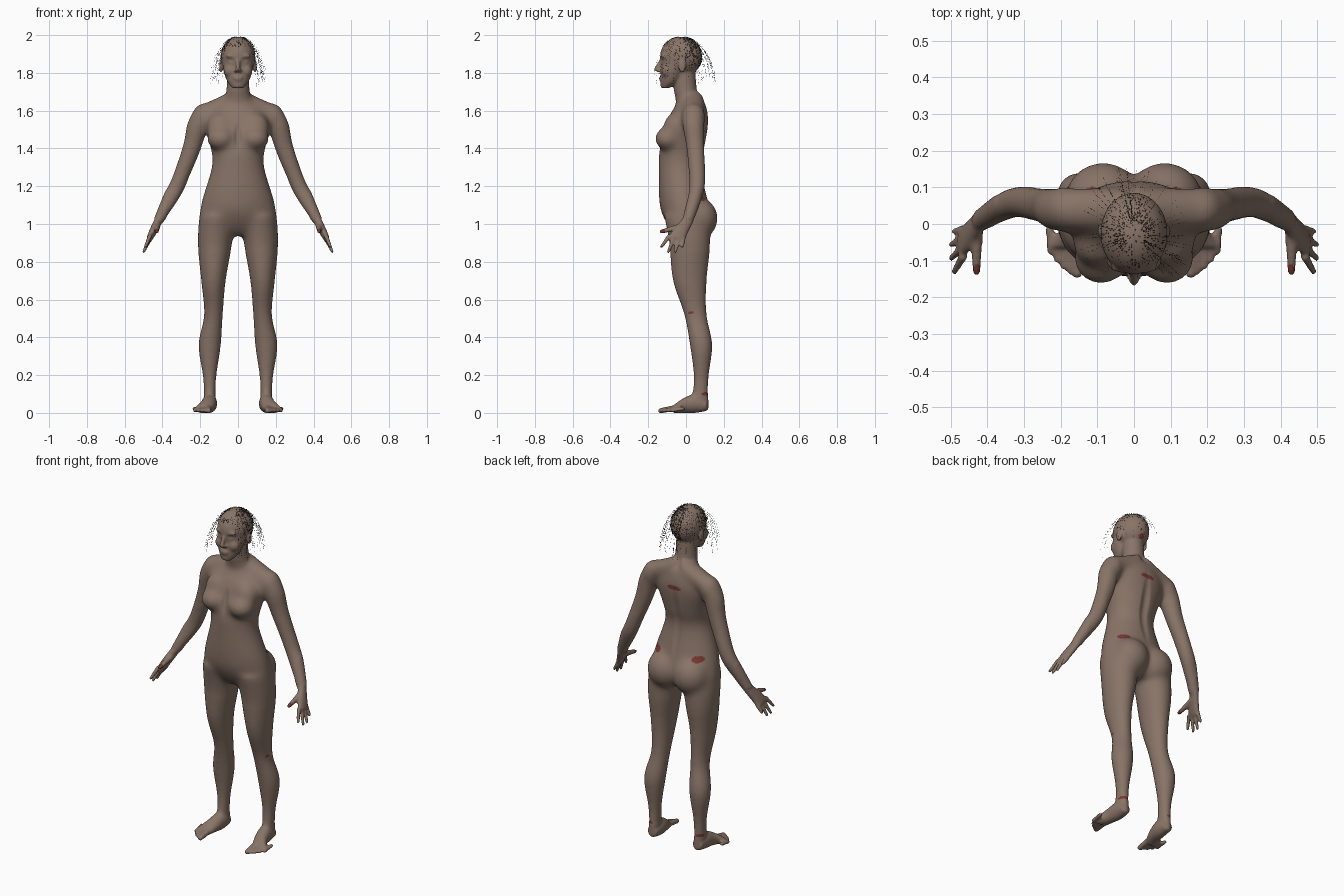
import bpy, bmesh, math, random
from mathutils import Vector, Matrix

default_cube = bpy.data.objects.get("Cube")
if default_cube:
    bpy.data.objects.remove(default_cube)
random.seed(4)
SIDEWAYS, DEPTH, UP = Matrix.Identity(3)


def material(name, colour):
    mat = bpy.data.materials.new(name)
    mat.use_nodes = True
    mat.diffuse_color = (*colour, 1)
    shader = next(node for node in mat.node_tree.nodes if node.type == 'BSDF_PRINCIPLED')
    shader.inputs["Base Color"].default_value = (*colour, 1)
    return mat


skin = material("brown skin", (.25, .175, .137))
red = material("dark red patch", (.19, .04, .03))
black = material("black hair", (.01, .01, .01))


def spline(points, steps=5):
    """Smooth curve through points of any dimension."""
    points = [Vector(point) for point in points]
    padded = [points[0], *points, points[-1]]
    curve = []
    for before, start, end, after in zip(padded, padded[1:], padded[2:], padded[3:]):
        for step in range(steps):
            t = step / steps
            leave, arrive = (end - before) / 2, (after - start) / 2
            bow = (start - end) * 2 + leave + arrive
            curve.append(start + leave * t - (bow + leave - end + start) * t * t + bow * t ** 3)
    return curve + [points[-1]]


def loft(rings, across=SIDEWAYS, along=DEPTH, sides=32):
    """Closed tube through rings of x, y, z, radius across, radius along."""
    loops = []
    for x, y, z, wide, deep in spline(rings):
        centre = Vector((x, y, z))
        turns = [math.tau * side / sides for side in range(sides)]
        loops.append([body_mesh.verts.new(centre + across * wide * math.cos(turn) + along * deep * math.sin(turn))
                      for turn in turns])
    for lower, upper in zip(loops, loops[1:]):
        for side in range(sides):
            body_mesh.faces.new((lower[side - 1], lower[side], upper[side], upper[side - 1]))
    body_mesh.faces.new(loops[0])
    body_mesh.faces.new(loops[-1])


def blob(centre, radii):
    place = Matrix.Translation(centre) @ Matrix.Diagonal((*radii, 1))
    bmesh.ops.create_uvsphere(body_mesh, u_segments=24, v_segments=16, radius=1, matrix=place)


def digit(base, tip, radius, taper=.7):
    """Round tapering finger or toe with a ball at the tip."""
    base, tip = Vector(base), Vector(tip)
    across = (tip - base).orthogonal().normalized()
    along = across.cross((tip - base).normalized())
    end = radius * taper
    loft([(*base, radius, radius), (*tip, end, end)], across, along, sides=12)
    blob(tip, (end, end, end))


body_mesh = bmesh.new()

# Left leg from ankle to hip
loft([(.15, .07, .02, .03, .05), (.15, .08, .18, .035, .04), (.15, .08, .36, .06, .06),
      (.13, .05, .52, .05, .06), (.13, .02, .7, .065, .09), (.122, .02, .9, .092, .11),
      (.11, 0, 1.05, .095, .12)])

# Left foot, with toes fanned along a slanting arc
loft([(.15, .11, .04, .03, .03), (.15, .05, .05, .04, .05), (.16, -.01, .04, .04, .04),
      (.185, -.065, .02, .048, .022)], along=UP)
for toe in range(5):
    fan = toe / 4
    tip = Vector((.155 + .075 * fan, -.135 + .06 * fan - .01 * math.sin(math.pi * fan), .012))
    digit(tip + DEPTH * .07 + UP * .012, tip, .017 - .006 * fan ** .3, taper=.85)

# Left arm, shoulder cap and slope up to the neck
arm_across = Vector((.9, 0, .4)).normalized()
loft([(.18, .04, 1.6, .05, .05), (.215, .04, 1.52, .057, .06), (.245, .05, 1.4, .05, .05),
      (.31, .06, 1.23, .043, .043), (.35, .05, 1.15, .042, .04), (.42, .01, 1.02, .027, .03)],
     arm_across)
blob((.19, .04, 1.565), (.055, .065, .075))
loft([(.02, .04, 1.65, .06, .06), (.1, .04, 1.62, .055, .06), (.2, .04, 1.57, .06, .06)], UP, DEPTH)

# Left hand, with fingers fanned from the knuckle line
palm_across = Vector((0, .96, -.28))
loft([(.42, .01, 1.02, .022, .03), (.45, -.03, .96, .02, .04), (.47, -.05, .92, .015, .045)],
     arm_across, palm_across)
for finger in range(4):
    fan = finger / 3
    arch = math.sin(math.pi * fan)
    knuckle = Vector((.465, -.05, .93)) + palm_across * .075 * (fan - .5)
    digit(knuckle, (.49 + .01 * arch, -.13 + .11 * fan, .88 - .03 * arch), .013)
digit((.43, -.01, .99), (.43, -.13, .96), .02, taper=.55)

# Left breast, with a fuller slope above it, and buttock
blob((.09, -.093, 1.452), (.077, .074, .065))
blob((.09, -.06, 1.51), (.077, .06, .08))
blob((.084, .07, 1.03), (.105, .1, .11))

# Left ear, cheek, brow, eyeball and nostril
blob((.09, -.02, 1.835), (.01, .02, .035))
blob((.04, -.1, 1.81), (.035, .03, .035))
blob((.035, -.118, 1.89), (.03, .015, .012))
blob((.033, -.11, 1.86), (.018, .016, .014))
blob((.01, -.142, 1.812), (.01, .014, .009))

# Mirror every paired part to the right
copied = bmesh.ops.duplicate(body_mesh, geom=[*body_mesh.verts, *body_mesh.edges, *body_mesh.faces])
copied_verts = [item for item in copied["geom"] if isinstance(item, bmesh.types.BMVert)]
bmesh.ops.scale(body_mesh, vec=(-1, 1, 1), verts=copied_verts)

# Torso, by height, front, back and half width
trunk = [(.94, -.05, .08, .08), (1, -.1, .12, .19), (1.1, -.14, .12, .198), (1.3, -.145, .08, .14),
         (1.4, -.14, .1, .145), (1.55, -.1, .12, .18), (1.65, -.04, .1, .1)]
loft([(0, (front + back) / 2, height, half_width, (back - front) / 2)
      for height, front, back, half_width in trunk])

# Neck, skull and face
loft([(0, .03, 1.61, .1, .075), (0, 0, 1.69, .064, .062), (0, -.01, 1.8, .058, .06)])
blob((0, -.026, 1.885), (.092, .112, .107))
loft([(0, -.11, 1.72, .03, .022), (0, -.08, 1.76, .06, .055), (0, -.065, 1.83, .08, .065),
      (0, -.05, 1.92, .08, .08)])

# Nose, lips and chin
digit((0, -.13, 1.87), (0, -.156, 1.82), .01, taper=1.3)
blob((0, -.13, 1.775), (.027, .014, .008))
blob((0, -.128, 1.762), (.023, .014, .008))
blob((0, -.115, 1.735), (.024, .022, .017))

# Fuse the parts into one skin
bmesh.ops.recalc_face_normals(body_mesh, faces=body_mesh.faces[:])
parts = bpy.data.meshes.new("body parts")
body_mesh.to_mesh(parts)
body_mesh.free()
body = bpy.data.objects.new("body", parts)
bpy.context.scene.collection.objects.link(body)
remesh = body.modifiers.new("fuse", 'REMESH')
remesh.mode = 'VOXEL'
remesh.voxel_size = .006
fused = bpy.data.meshes.new_from_object(body.evaluated_get(bpy.context.evaluated_depsgraph_get()))
body.modifiers.clear()
body.data = fused
bpy.data.meshes.remove(parts)
fused.materials.clear()
fused.materials.append(skin)
fused.materials.append(red)

# Soften the joins, most on the trunk, keeping hands, feet and face crisp
surface = bmesh.new()
surface.from_mesh(fused)
limbs = [vert for vert in surface.verts if abs(vert.co.x) < .38 and .09 < vert.co.z < 1.7]
torso = [vert for vert in limbs if abs(vert.co.x) < .27 and .85 < vert.co.z < 1.68]
for verts, passes in ((torso, 40), (limbs, 25), (surface.verts[:], 4)):
    for _ in range(passes):
        bmesh.ops.smooth_vert(surface, verts=verts, factor=.5,
                              use_axis_x=True, use_axis_y=True, use_axis_z=True)


def reach(point, centre, radii):
    """Below one inside a mirrored pair of ellipsoids."""
    mirrored = (abs(point.x), point.y, point.z)
    return sum(((place - middle) / radius) ** 2
               for place, middle, radius in zip(mirrored, centre, radii))


# Hollows of the eye sockets, spine and breastbone
eye_socket = ((.034, -.125, 1.868), (.026, .04, .018), .005)
spine = ((0, .1, 1.36), (.035, .06, .27), -.012)
breastbone = ((0, -.13, 1.47), (.025, .06, .1), .01)
for vert in surface.verts:
    for centre, radii, push in (eye_socket, spine, breastbone):
        inside = max(0, 1 - reach(vert.co, centre, radii))
        vert.co.y += push * inside ** 2
    vert.co.z = max(vert.co.z, 0)

# Red patches
upper_back = ((0, .11, 1.55), (.045, .04, .014))
loins = ((.135, .08, 1.14), (.033, .05, .018))
ankle = ((.165, .105, .1), (.028, .03, .01))
knee = ((.18, .025, .53), (.02, .016, .008))
nape = ((0, .065, 1.825), (.018, .03, .014))
thumb_tip = ((.43, -.135, .962), (.02, .028, .02))
for face in surface.faces:
    face.smooth = True
    middle = face.calc_center_median()
    face.material_index = any(reach(middle, *patch) < 1
                              for patch in (upper_back, loins, ankle, knee, nape, thumb_tip))
surface.to_mesh(fused)
surface.free()

# Hair
hair_bmesh = bmesh.new()


def fleck(root, reach_out, width):
    side = reach_out.orthogonal().normalized() * width
    corners = (root - side, root + side, root + reach_out)
    hair_bmesh.faces.new([hair_bmesh.verts.new(corner) for corner in corners])


# Broken wispy strands arching from the crown to the sides and back
for strand in range(80):
    heading = math.radians(random.uniform(-50, 230))
    spread, length = random.uniform(.85, 1.05), random.uniform(.8, 1)
    path = []
    for step in range(34):
        arc = length * step / 33 * math.pi / 2
        out = .15 * spread * math.sin(arc)
        path.append(Vector((out * math.cos(heading), -.03 + 1.25 * out * math.sin(heading),
                            1.72 + .275 * math.cos(arc))))
    for root, tip in zip(path[5:], path[6:]):
        if random.random() < .55:
            fleck(root, (tip - root) * .6, width=.0015)

# Short stubble over the scalp, clear of the face
stubble_total = len(hair_bmesh.faces) + 550
while len(hair_bmesh.faces) < stubble_total:
    normal = Vector([random.gauss(0, 1) for _ in range(3)]).normalized()
    if normal.z > .5 or (normal.z > -.45 and normal.y > -.35):
        root = Vector((normal.x * .093, -.026 + normal.y * .113, 1.885 + normal.z * .108))
        downward = (normal * normal.z - UP).normalized()
        fleck(root, downward * .006, width=.0016)
hair_mesh = bpy.data.meshes.new("hair")
hair_bmesh.to_mesh(hair_mesh)
hair_bmesh.free()
hair_mesh.materials.append(black)
hair = bpy.data.objects.new("hair", hair_mesh)
bpy.context.scene.collection.objects.link(hair)
hair.parent = body
